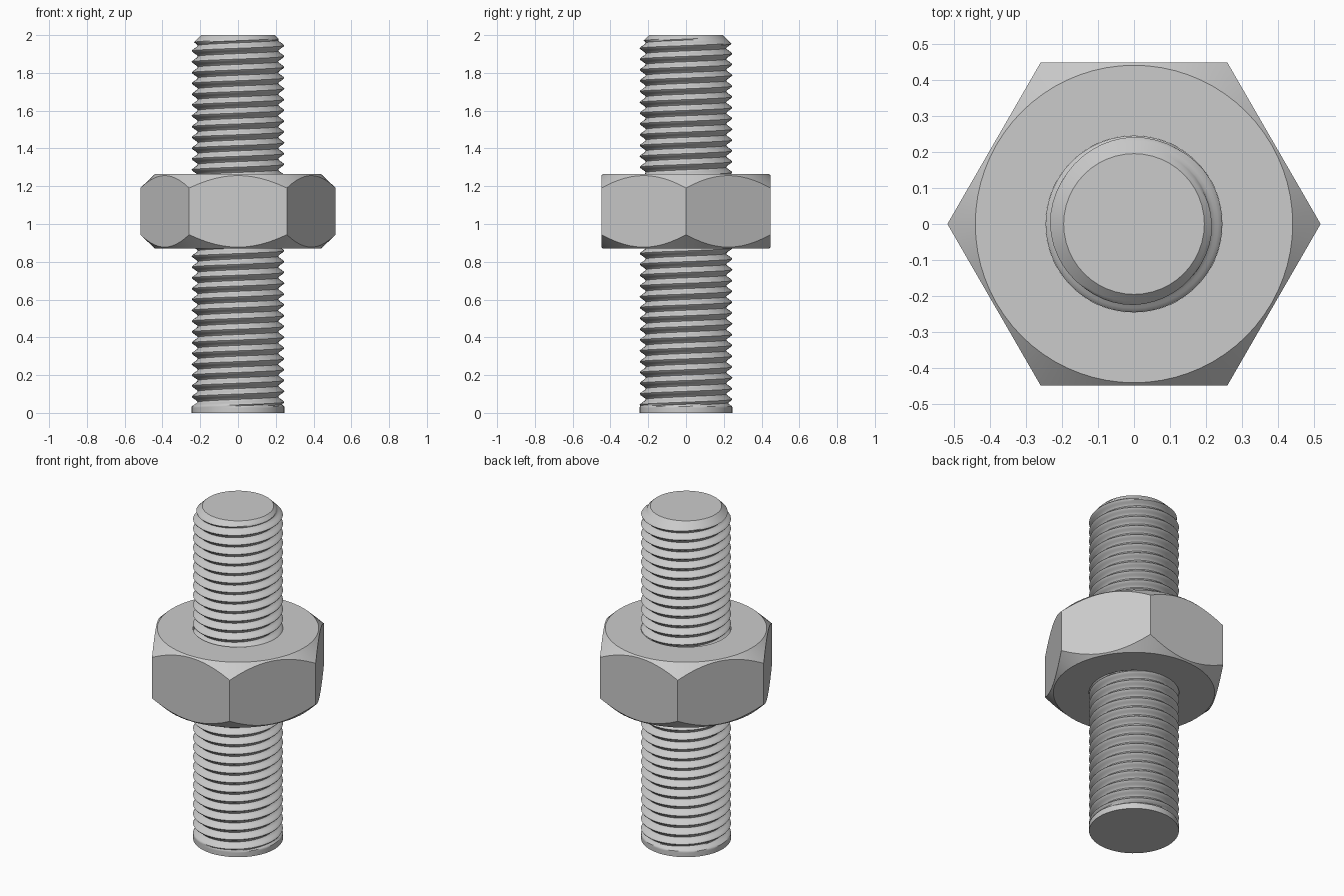
import bpy, bmesh
from math import pi, cos, sin, radians

if "Cube" in bpy.data.objects:
    bpy.data.objects.remove(bpy.data.objects["Cube"])

R_MAJOR, R_MINOR, PITCH, HEIGHT = 0.245, 0.213, 0.0572, 2.0
SEG, ROWS = 48, 10          # columns around, rows per thread turn


def finish(name, bm, angle):
    bmesh.ops.recalc_face_normals(bm, faces=bm.faces[:])
    mesh = bpy.data.meshes.new(name)
    bm.to_mesh(mesh)
    bm.free()
    obj = bpy.data.objects.new(name, mesh)
    bpy.context.collection.objects.link(obj)
    bpy.ops.object.select_all(action='DESELECT')
    obj.select_set(True)
    bpy.context.view_layer.objects.active = obj
    bpy.ops.object.shade_smooth_by_angle(angle=radians(angle))
    return obj


def thread_radius(phase, z):
    # V thread with narrow flat crest and root
    d = abs(phase % 1.0 - 0.5) * 2
    t = min(1, max(0, (d - 0.1) / 0.8))
    r = R_MINOR + (R_MAJOR - R_MINOR) * t
    r = max(r, R_MAJOR - max(0, z - 0.035) * 1.5)      # plain collar at the foot
    return min(r, 0.195 + (HEIGHT - z) * 1.0)          # chamfered tip


# Threaded rod: helical rows, clamped to the two ends
bm = bmesh.new()
count = int((HEIGHT / PITCH + 4) * ROWS)
grid = []
for k in range(count):
    row = []
    for i in range(SEG):
        a = 2 * pi * i / SEG
        z = PITCH * (k / ROWS - 2 + i / SEG)
        z = min(HEIGHT, max(0, z))
        r = thread_radius(z / PITCH - i / SEG, z)
        if z >= HEIGHT:
            r = 0.195
        row.append(bm.verts.new((r * cos(a), r * sin(a), z)))
    grid.append(row)
for k in range(count - 1):
    for i in range(SEG):
        j = (i + 1) % SEG
        s = ROWS if j == 0 else 0      # the seam climbs by one turn
        if k + s + 1 < count:
            bm.faces.new((grid[k][i], grid[k + s][j], grid[k + s + 1][j], grid[k + 1][i]))
bmesh.ops.remove_doubles(bm, verts=bm.verts[:], dist=1e-5)
bmesh.ops.delete(bm, geom=[v for v in bm.verts if not v.link_faces], context='VERTS')
bmesh.ops.holes_fill(bm, edges=[e for e in bm.edges if e.is_boundary], sides=0)
finish("threaded_rod", bm, 40)

# Hex nut: rings from bore to chamfer circle to hexagon, corners on the x axis
bm = bmesh.new()
FLAT, Z0, Z1, R_CHAMFER, N = 0.448, 0.87, 1.264, 0.44, 72
rings = [[] for _ in range(6)]
for i in range(N):
    a = 2 * pi * i / N
    hex_r = FLAT / cos(a % (pi / 3) - pi / 6)
    drop = (hex_r - R_CHAMFER) * 0.95
    profile = [(R_MAJOR, Z1), (R_CHAMFER, Z1), (hex_r, Z1 - drop),
               (hex_r, Z0 + drop), (R_CHAMFER, Z0), (R_MAJOR, Z0)]
    for ring, (r, z) in zip(rings, profile):
        ring.append(bm.verts.new((r * cos(a), r * sin(a), z)))
for n in range(6):
    lower, upper = rings[n], rings[(n + 1) % 6]
    for i in range(N):
        j = (i + 1) % N
        bm.faces.new((lower[i], lower[j], upper[j], upper[i]))
finish("hex_nut", bm, 25)
